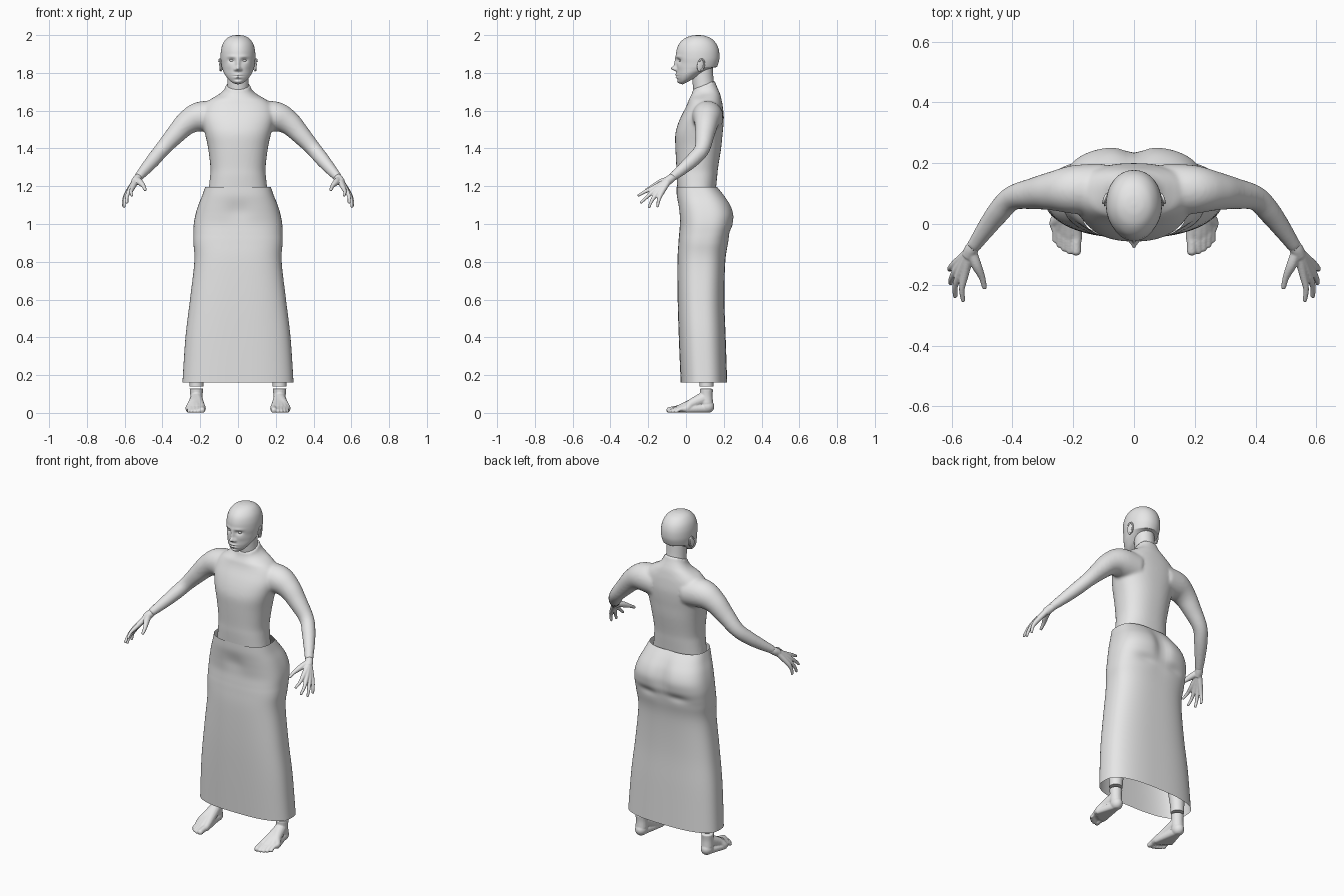
import bpy, bmesh, math
from mathutils import Vector, Matrix

if "Cube" in bpy.data.objects:
    bpy.data.objects.remove(bpy.data.objects["Cube"])

MAT = bpy.data.materials.new("light grey")
MAT.diffuse_color = (0.8, 0.8, 0.8, 1)
MAT.use_nodes = True
MAT.node_tree.nodes["Principled BSDF"].inputs["Base Color"].default_value = MAT.diffuse_color


def smooth_path(rows, sub):
    """Catmull-Rom resampling of rows of numbers."""
    out = []
    for i in range(len(rows) - 1):
        a, b, c, d = (rows[min(max(j, 0), len(rows) - 1)] for j in range(i - 1, i + 3))
        for k in range(sub):
            t = k / sub
            out.append([0.5 * (2 * q + (r - p) * t + (2 * p - 5 * q + 4 * r - s) * t * t
                               + (3 * q - p - 3 * r + s) * t ** 3)
                        for p, q, r, s in zip(a, b, c, d)])
    out.append(list(rows[-1]))
    return out


def skin(bm, rings, caps=True):
    """Join rings of points into a surface."""
    vs = [[bm.verts.new(p) for p in ring] for ring in rings]
    n = len(vs[0])
    for a, b in zip(vs, vs[1:]):
        for i in range(n):
            bm.faces.new((a[i], a[(i + 1) % n], b[(i + 1) % n], b[i]))
    if caps:
        bm.faces.new(vs[0][::-1])
        bm.faces.new(vs[-1])


def loft(bm, rows, power, seg, sub, warp=None, caps=True):
    """Stack rounded rings; each row is height, front, back, half width."""
    rings = []
    for z, yf, yb, hw in smooth_path(rows, sub):
        ring = []
        for i in range(seg):
            a = 2 * math.pi * i / seg
            c, s = math.cos(a), math.sin(a)
            x = hw * math.copysign(abs(c) ** (2 / power), c)
            y = (yf + yb) / 2 + (yb - yf) / 2 * math.copysign(abs(s) ** (2 / power), s)
            p = Vector((x, y, z))
            ring.append(warp(p, s) if warp else p)
        rings.append(ring)
    skin(bm, rings, caps)


def tube(bm, path, seg=16, sub=5, side=1, round_end=False):
    """Tube along rows of x, y, z, radius."""
    pts = smooth_path(path, sub)
    pos = [Vector((p[0] * side, p[1], p[2])) for p in pts]
    rings, u, last = [], None, None
    for i, p in enumerate(pos):
        t = (pos[min(i + 1, len(pos) - 1)] - pos[max(i - 1, 0)]).normalized()
        if u is None:
            u = t.orthogonal().normalized()
        else:
            u = last.rotation_difference(t) @ u
        last = t
        v = t.cross(u)
        rings.append([p + pts[i][3] * (math.cos(a) * u + math.sin(a) * v)
                      for a in (2 * math.pi * k / seg for k in range(seg))])
    skin(bm, rings)
    if round_end:
        ball(bm, pos[-1], (pts[-1][3],) * 3)


def ball(bm, centre, scale, rot=Matrix()):
    m = Matrix.Translation(centre) @ rot @ Matrix.Diagonal((*scale, 1))
    bmesh.ops.create_uvsphere(bm, u_segments=20, v_segments=14, radius=1, matrix=m)


def finish(bm, name, voxel=0, relax=0, mirror=False):
    bmesh.ops.recalc_face_normals(bm, faces=bm.faces)
    me = bpy.data.meshes.new(name)
    bm.to_mesh(me)
    bm.free()
    me.materials.append(MAT)
    for f in me.polygons:
        f.use_smooth = True
    ob = bpy.data.objects.new(name, me)
    bpy.context.collection.objects.link(ob)
    if voxel:
        m = ob.modifiers.new("fuse", 'REMESH')
        m.mode, m.voxel_size, m.use_smooth_shade = 'VOXEL', voxel, True
    if relax:
        m = ob.modifiers.new("relax", 'SMOOTH')
        m.factor, m.iterations = 0.5, relax
    if mirror:
        ob.modifiers.new("mirror", 'MIRROR')
    return ob


def bump(x, z, cx, cz, sx, sz):
    return math.exp(-((x - cx) / sx) ** 2 - ((z - cz) / sz) ** 2)


# Torso with both sleeves, fused into one skin
bm = bmesh.new()


def slope_collar(p, s):
    if p.z > 1.66:
        p.z += (p.y - 0.14) * 0.4 * min((p.z - 1.66) / 0.08, 1)
    return p


loft(bm, [(1.15, -.043, .155, .16), (1.25, -.05, .165, .148), (1.3, -.051, .17, .146),
          (1.4, -.056, .186, .158), (1.47, -.057, .193, .173), (1.52, -.046, .198, .186),
          (1.57, -.026, .2, .195), (1.62, 0, .195, .185), (1.65, .012, .19, .16),
          (1.68, .02, .182, .118), (1.7, .025, .173, .09), (1.73, .032, .16, .069),
          (1.755, .036, .153, .064)], 2.35, 64, 4, slope_collar)
for side in (1, -1):
    tube(bm, [(.1, .115, 1.565, .085), (.2, .113, 1.568, .08), (.27, .108, 1.535, .064),
              (.33, .1, 1.475, .052), (.4, .085, 1.397, .041), (.445, .04, 1.343, .038),
              (.49, -.02, 1.29, .031), (.53, -.077, 1.245, .023)], 24, 6, side)
finish(bm, "torso_and_sleeves", 0.008, 8)

# Long skirt, open at the hem
bm = bmesh.new()


def shape_skirt(p, s):
    if s > 0:   # cleft and soft folds at the seat
        p.y -= .022 * s * bump(p.x, p.z, 0, 1.06, .045, .1)
        p.y -= .012 * s * (bump(p.x, p.z, .1, .95, .07, .025) + bump(p.x, p.z, -.1, .95, .07, .025))
    else:       # shallow hollow at the lap
        p.y -= .008 * s * bump(p.x, p.z, 0, 1.07, .06, .05)
    return p


loft(bm, [(1.195, -.05, .168, .174), (1.15, -.049, .205, .19), (1.1, -.043, .238, .21),
          (1.05, -.037, .254, .225), (1, -.033, .25, .234), (.95, -.036, .238, .236),
          (.9, -.04, .224, .236), (.8, -.045, .208, .231), (.6, -.044, .203, .254),
          (.4, -.038, .21, .278), (.16, -.028, .218, .294)], 2.7, 96, 6, shape_skirt, False)
finish(bm, "skirt")

# Neck
bm = bmesh.new()
tube(bm, [(0, .105, 1.64, .06), (0, .098, 1.7, .058), (0, .09, 1.76, .056), (0, .085, 1.84, .056)], 32)
finish(bm, "neck")

# Head with face relief: centre x, z, spread x, z, push forward
FACE = [(0, 1.823, .013, .011, .024), (0, 1.842, .010, .022, .012), (0, 1.868, .012, .02, .004),
        (.015, 1.817, .007, .007, .008), (.034, 1.866, .017, .011, -.011),
        (.034, 1.886, .025, .008, .004), (.045, 1.835, .02, .018, .003),
        (0, 1.790, .022, .006, .007), (0, 1.776, .019, .006, .007),
        (0, 1.783, .024, .0025, -.005), (0, 1.764, .02, .006, -.003), (0, 1.751, .02, .010, .006)]


def shape_head(p, s):
    x, z = p.x, p.z
    if s < 0:
        p.x *= 1 - .13 * s * s
        w = min(1, -s * 1.6)
        for cx, cz, sx, sz, d in FACE:
            for c in {cx, -cx}:
                p.y -= w * d * bump(p.x, z, c, cz, sx, sz)
    if z < 1.83:   # jaw line rises towards the nape
        p.z += .5 * max(p.y + .02, 0) * (1.83 - z) / .09
    return p


loft(bm := bmesh.new(),
     [(2.0, .058, .07, .006), (1.996, .027, .1, .034), (1.982, -.008, .134, .06),
      (1.955, -.036, .16, .08), (1.92, -.05, .174, .09), (1.88, -.053, .177, .092),
      (1.85, -.05, .171, .089), (1.82, -.05, .158, .084), (1.79, -.05, .135, .076),
      (1.765, -.046, .115, .062), (1.748, -.036, .1, .046), (1.738, -.015, .08, .025)],
     2.1, 120, 8, shape_head)
finish(bm, "head")

# Eyes
bm = bmesh.new()
ball(bm, (.033, -.026, 1.866), (.0125, .0125, .0095))
finish(bm, "eyes", mirror=True)

# Ears: a tilted shell with a raised rim
bm = bmesh.new()
turn = Matrix.Rotation(-.2, 4, 'X') @ Matrix.Rotation(.35, 4, 'Z')
ball(bm, (.09, .078, 1.842), (.007, .02, .036), turn)
rim = []
for k in range(10):
    a = -1.2 + k * .42
    v = turn @ Vector((.004, .017 * math.cos(a), .031 * math.sin(a)))
    rim.append((.092 + v.x, .078 + v.y, 1.842 + v.z, .0045))
tube(bm, rim, 10, 3)
finish(bm, "ears", mirror=True)

# Hands: wrist, palm bones and fingers fused
bm = bmesh.new()
tube(bm, [(.522, -.064, 1.252, .02), (.534, -.083, 1.238, .023), (.545, -.105, 1.222, .022)])
FINGERS = [((.556, -.165, 1.195), (.566, -.215, 1.172), (.562, -.25, 1.152)),
           ((.573, -.163, 1.180), (.588, -.205, 1.145), (.588, -.237, 1.115)),
           ((.583, -.150, 1.167), (.600, -.180, 1.125), (.603, -.195, 1.092)),
           ((.589, -.132, 1.160), (.604, -.145, 1.125), (.606, -.150, 1.095))]
for knuckle, mid, tip in FINGERS:
    tube(bm, [(.54, -.09, 1.233, .017), (*knuckle, .0135), (*mid, .0095), (*tip, .0075)], 12, 5, 1, True)
tube(bm, [(.535, -.09, 1.236, .018), (.518, -.135, 1.22, .017), (.5, -.175, 1.2, .011),
          (.492, -.207, 1.182, .0085)], 12, 5, 1, True)
finish(bm, "hands", 0.0035, 3, True)

# Feet: ankle, heel, arch bones and toes fused, flat on the ground
bm = bmesh.new()
tube(bm, [(.22, .108, .128, .036), (.22, .108, .09, .033), (.22, .11, .05, .034)])
ball(bm, (.22, .112, .034), (.034, .038, .036))
for x, y, r in [(.190, -.088, .0165), (.212, -.088, .0115), (.229, -.08, .011),
                (.245, -.068, .0105), (.259, -.052, .010)]:
    tube(bm, [(.22, .09, .075, .034), (.5 * x + .11, .03, .048, .026), (x, y + .055, .024, .02),
              (x, y + .025, .02, r), (x, y, r - .002, r)], 14, 5, 1, True)
    tube(bm, [(.22, .11, .024, .026), (x, y + .05, .018, .019)], 14)
for v in bm.verts:
    v.co.z = max(v.co.z, 0.001)
finish(bm, "feet", 0.004, 3, True)

# Lower legs inside the skirt, ending just above the ankles
bm = bmesh.new()
tube(bm, [(.22, .108, .14, .037), (.218, .108, .2, .04), (.21, .108, .32, .052)], 24)
finish(bm, "lower_legs", mirror=True).modifiers.new("crease", 'EDGE_SPLIT')
